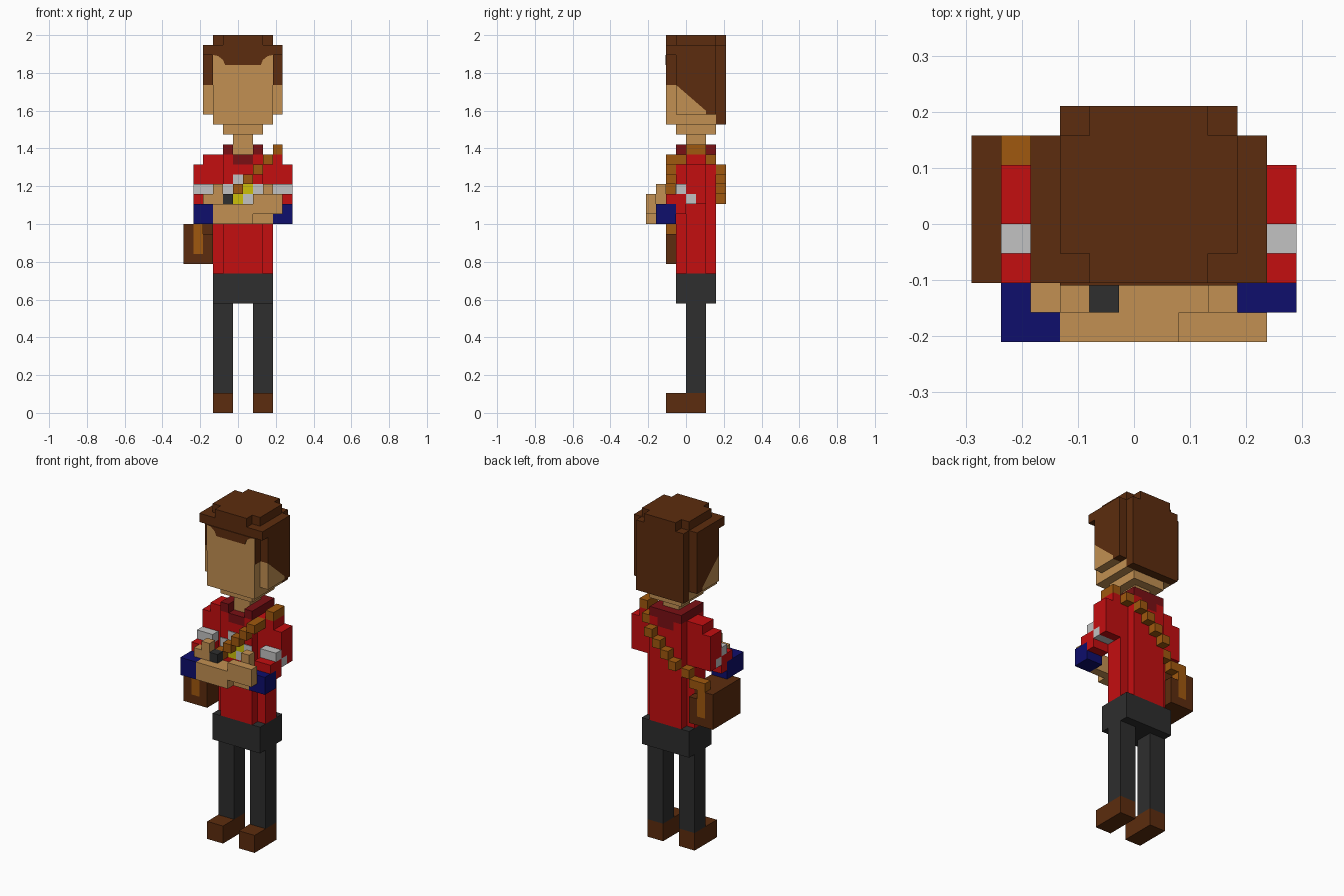
import bpy
import bmesh
from mathutils import Vector

cube = bpy.data.objects.get("Cube")
if cube:
    bpy.data.objects.remove(cube, do_unlink=True)

UNIT = 2 / 38                     # edge of one block
CENTRE = Vector((5.5, 4, 0))      # middle of the block grid
MIRROR = 12                       # the body is symmetric about block line 6


def material(name, *srgb):
    linear = [((c / 255 + 0.055) / 1.055) ** 2.4 if c > 10 else c / 255 / 12.92 for c in srgb]
    mat = bpy.data.materials.new(name)
    mat.use_nodes = True
    mat.diffuse_color = (*linear, 1)
    mat.node_tree.nodes["Principled BSDF"].inputs["Base Color"].default_value = (*linear, 1)
    return mat


skin = material("skin", 194, 144, 82)
brown = material("dark brown", 92, 44, 14)
red = material("red", 196, 14, 16)
maroon = material("maroon", 122, 16, 20)
tan = material("strap brown", 160, 88, 14)
silver = material("silver", 194, 194, 194)
charcoal = material("charcoal", 46, 46, 46)
navy = material("navy", 14, 14, 108)
yellow = material("yellow", 204, 192, 10)


def finish(name, mat, bm):
    bmesh.ops.recalc_face_normals(bm, faces=bm.faces)
    for v in bm.verts:
        v.co = (v.co - CENTRE) * UNIT
    mesh = bpy.data.meshes.new(name)
    bm.to_mesh(mesh)
    bm.free()
    mesh.materials.append(mat)
    obj = bpy.data.objects.new(name, mesh)
    bpy.context.collection.objects.link(obj)
    return obj


def blocks(name, mat, *boxes, mirror=False):
    """Boxes given as x0, x1, y0, y1, z0, z1 in block units."""
    boxes = list(boxes)
    if mirror:
        boxes += [(MIRROR - b[1], MIRROR - b[0], *b[2:]) for b in boxes]
    bm = bmesh.new()
    for x0, x1, y0, y1, z0, z1 in boxes:
        low, size = Vector((x0, y0, z0)), Vector((x1 - x0, y1 - y0, z1 - z0))
        for v in bmesh.ops.create_cube(bm, size=1)["verts"]:
            v.co = low + size * 0.5 + v.co * size
    return finish(name, mat, bm)


def prism(name, mat, points, start, depth):
    """Extrude a closed outline from start along depth."""
    bm = bmesh.new()
    face = bm.faces.new([bm.verts.new(start + p) for p in points])
    top = bmesh.ops.extrude_face_region(bm, geom=[face])["geom"]
    for v in top:
        if isinstance(v, bmesh.types.BMVert):
            v.co += depth
    return finish(name, mat, bm)


def cell(x, y, z):
    return (x, x + 1, y, y + 1, z, z + 1)


# Legs and hips
blocks("shoes", brown, (3, 5, 2, 6, 0, 2), mirror=True)
blocks("trouser_legs", charcoal, (3, 5, 4, 6, 2, 11), mirror=True)
blocks("hips", charcoal, (3, 9, 3, 7, 11, 14))

# Torso with cut corners, collar and neck
blocks("torso", red, (4, 8, 3, 7, 14, 25), (3, 9, 4, 6, 14, 26))
blocks("chest_top", red, (4, 5, 3, 7, 25, 26), mirror=True)
blocks("collar", maroon, (4, 5, 3, 7, 26, 27), (5, 6, 6, 7, 25, 27),
       (5, 6, 3, 4, 25, 26), mirror=True)
blocks("neck", skin, (5, 7, 4, 6, 26, 28))

# Chest badge, as thin plates
PLATE = 0.08
for name, mat, spots in (
        ("badge_silver", silver, ((5, 23), (4, 22), (7, 22), (6, 21))),
        ("badge_yellow", yellow, ((6, 22), (5, 21)))):
    blocks(name, mat, *[(x, x + 1, 3 - PLATE, 3, z, z + 1) for x, z in spots])

# Upper arms with sloping bands
blocks("upper_arms", red, (1, 3, 4, 6, 22, 25), (2, 3, 4, 6, 25, 26),
       (1, 3, 5, 6, 21, 22), (1, 3, 3, 4, 20, 22), (1, 3, 2, 3, 21, 22), mirror=True)
blocks("arm_bands", silver, (1, 3, 3, 4, 22, 23), (1, 3, 4, 5, 21, 22), mirror=True)

# Cuffs and folded forearms
blocks("right_cuff", navy, (1, 3, 0, 1, 19, 21), (1, 2, 1, 2, 19, 21), (1, 3, 2, 3, 19, 21))
blocks("left_cuff", navy, (9, 11, 1, 3, 19, 21))
blocks("right_forearm", skin, (3, 7, 0, 1, 19, 21), (7, 10, 0, 1, 20, 22))
blocks("left_forearm", skin, (2, 9, 1, 2, 19, 21), (2, 4, 1, 2, 21, 22))
blocks("thumbs", skin, cell(3, 1, 22), (8, 9, 1, 2, 21, 23))
blocks("wrist_watch", charcoal, cell(4, 1, 21))

# Strap: over the left shoulder, then down front and back to the bag
strap = [(9, 10, 4, 6, 26, 27), (8, 9, 2, 4, 25, 26), (8, 9, 6, 7, 25, 26)]
for step in range(1, 6):
    strap.append(cell(8 - step, 2, 25 - step))
    strap.append(cell(8 - step, 7 if step < 5 else 6, 25 - step))
strap += [cell(2, 6, 19), cell(1, 6, 19)]
blocks("strap", tan, *strap)

# Bag with a tan stripe on the front and back
blocks("bag", brown, (0, 3, 3, 6, 15, 19), (0, 1, 2, 7, 15, 19),
       (1, 2, 2, 7, 15, 16), (2, 3, 2, 7, 15, 18))
blocks("bag_stripe", tan, (1, 2, 2, 3, 16, 19), (1, 2, 6, 7, 16, 19))

# Head
blocks("head", skin, (3, 9, 2, 7, 29, 36), (4, 8, 3, 7, 28, 29))
blocks("hair_cap", brown, (2, 10, 2, 7, 36, 37), (3, 9, 3, 7, 37, 38), (4, 8, 2, 8, 37, 38))
blocks("hair_back", brown, (3, 9, 7, 8, 29, 37))
blocks("temple_hair", brown, (3 - PLATE, 3, 2, 3, 33, 36), mirror=True)

# Sides of the head: hair above a slanted hairline, skin below it
slant = [Vector((0, y, z)) for y, z in ((3, 33), (6, 30.4), (6, 30))]
hair_side = slant + [Vector((0, 7, 30)), Vector((0, 7, 36)), Vector((0, 3, 36))]
cheek = slant + [Vector((0, 3, 30))]
for side, x in (("right", 2), ("left", 9)):
    prism(side + "_side_hair", brown, hair_side, Vector((x, 0, 0)), Vector((1, 0, 0)))
    prism(side + "_cheek", skin, cheek, Vector((x, 0, 0)), Vector((1, 0, 0)))

# Fringe on the forehead
fringe = [Vector((x, 0, z)) for x, z in (
    (3, 36), (3.5, 35.9), (4, 35.5), (4.2, 35), (7.8, 35), (8, 35.5), (8.5, 35.9), (9, 36))]
prism("fringe", brown, fringe, Vector((0, 2, 0)), Vector((0, -PLATE, 0)))
